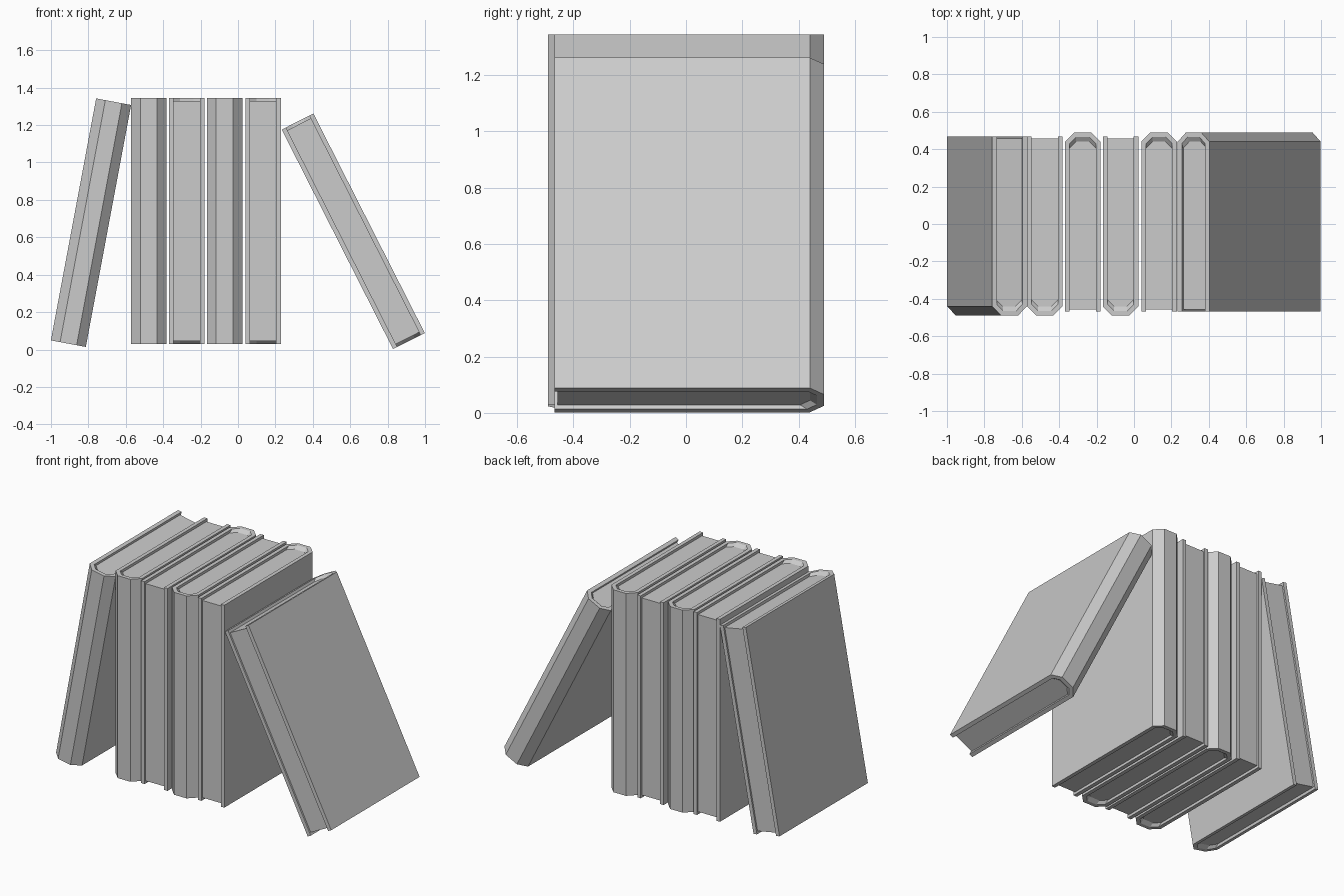
import bpy, bmesh
from math import radians

if "Cube" in bpy.data.objects:
    bpy.data.objects.remove(bpy.data.objects["Cube"])

W, H = 0.095, 0.658          # half thickness, half height of a book
WI = W - 0.025               # half thickness of the page block
FORE, PAGE_FORE = 0.468, 0.457
SINK = 0.017                 # pages sit this far below the cover rim


def u_profile(w, flat, shoulder, spine, end):
    """Open U outline with a chamfered spine on the -y side."""
    return [(w, end), (w, shoulder), (flat, spine),
            (-flat, spine), (-w, shoulder), (-w, end)]


OUTER = u_profile(W, 0.045, -0.44, -0.49, FORE)
RIM = u_profile(WI, 0.035, -0.43, -0.465, FORE)
PAGE = u_profile(WI, 0.035, -0.405, -0.44, FORE)
BLOCK = u_profile(WI, 0.035, -0.405, -0.44, PAGE_FORE)


def finish(bm, name, loc, rot):
    bmesh.ops.recalc_face_normals(bm, faces=bm.faces)
    me = bpy.data.meshes.new(name)
    bm.to_mesh(me)
    bm.free()
    ob = bpy.data.objects.new(name, me)
    ob.location, ob.rotation_euler = loc, rot
    bpy.context.collection.objects.link(ob)


def cover(name, loc, rot):
    # Closed ring of outlines joined lengthwise, with end caps at the fore edge
    bm = bmesh.new()
    rows = [(OUTER, -H), (OUTER, H), (RIM, H),
            (PAGE, H - SINK), (PAGE, SINK - H), (RIM, -H)]
    rings = [[bm.verts.new((x, y, z)) for x, y in p] for p, z in rows]
    for a, b in zip(rings, rings[1:] + rings[:1]):
        for i in range(5):
            bm.faces.new((a[i], a[i + 1], b[i + 1], b[i]))
    for i in (0, 5):
        bm.faces.new([r[i] for r in rings])
    finish(bm, name, loc, rot)


def pages(name, loc, rot):
    # Solid page block filling the cover
    bm = bmesh.new()
    z = H - SINK
    base = bm.faces.new([bm.verts.new((x, y, -z)) for x, y in BLOCK])
    top = bmesh.ops.extrude_face_region(bm, geom=[base], use_keep_orig=True)
    verts = [g for g in top["geom"] if isinstance(g, bmesh.types.BMVert)]
    bmesh.ops.translate(bm, verts=verts, vec=(0, 0, 2 * z))
    finish(bm, name, loc, rot)


# x, z, lean, turn: spines alternate between front (0) and back (180)
BOOKS = [(-0.786, 0.678, 10.6, 0),
         (-0.477, 0.687, 0, 0), (-0.274, 0.687, 0, 180),
         (-0.072, 0.687, 0, 0), (0.134, 0.687, 0, 180),
         (0.616, 0.632, 26.9, 180)]

for n, (x, z, lean, turn) in enumerate(BOOKS, 1):
    rot = (0, radians(lean), radians(turn))
    cover(f"book_cover_{n}", (x, 0, z), rot)
    pages(f"book_pages_{n}", (x, 0, z), rot)
